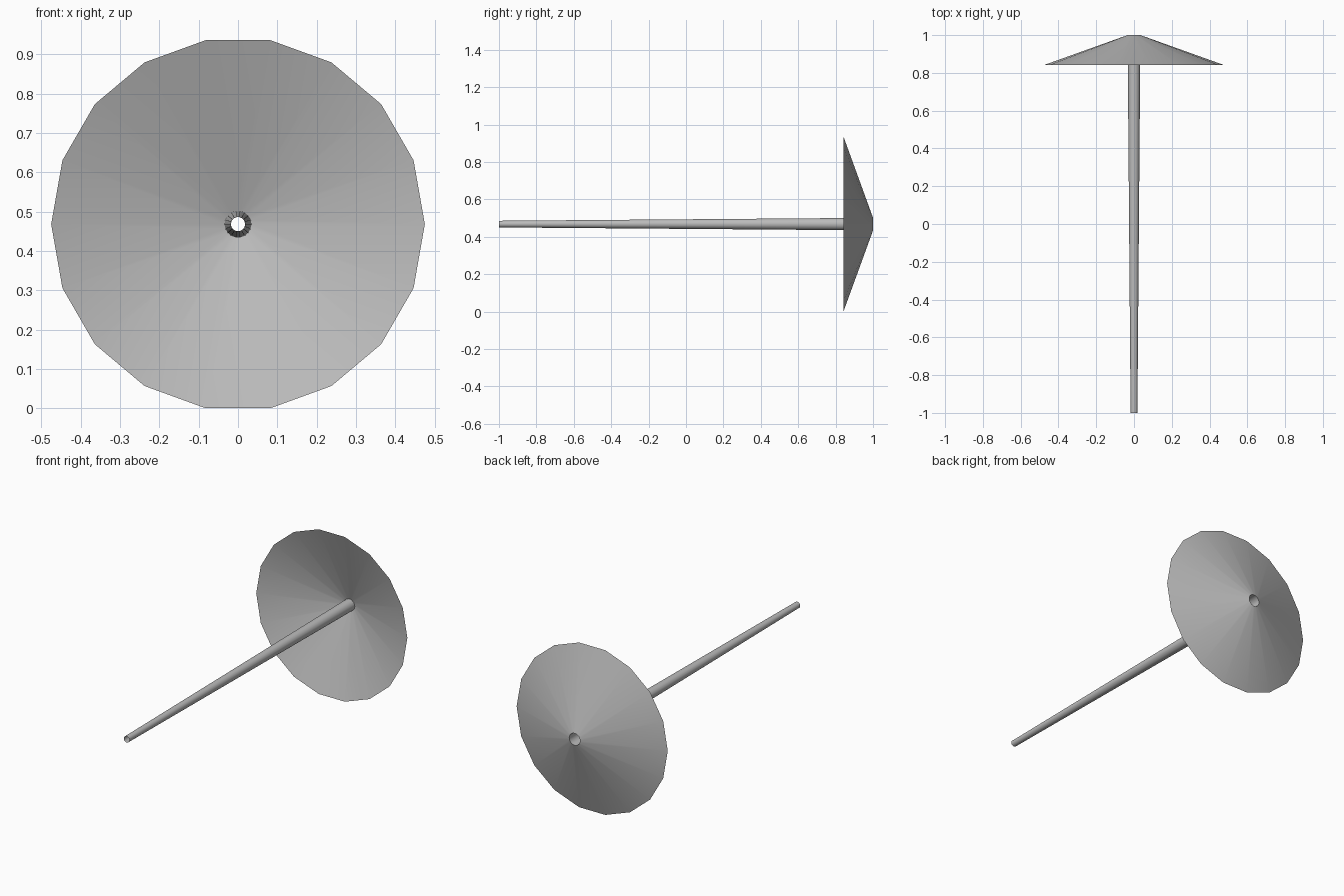
import bpy, bmesh, math

SIDES = 18
AXIS_HEIGHT = 0.468

cube = bpy.data.objects.get("Cube")
if cube:
    bpy.data.objects.remove(cube, do_unlink=True)

# One plain grey for the whole model
grey = bpy.data.materials.new("plain_grey")
grey.use_nodes = True
grey.diffuse_color = (0.5, 0.5, 0.5, 1)
grey.node_tree.nodes["Principled BSDF"].inputs["Base Color"].default_value = grey.diffuse_color


def open_shell(name, profile):
    """Sweep (radius, y) points around the lengthwise axis, leaving the ends open."""
    bm = bmesh.new()
    rings = []
    for radius, y in profile:
        angles = [math.tau * i / SIDES for i in range(SIDES)]
        rings.append([bm.verts.new((radius * math.cos(a), y, AXIS_HEIGHT + radius * math.sin(a)))
                      for a in angles])
    for near, far in zip(rings, rings[1:]):
        for i in range(SIDES):
            j = (i + 1) % SIDES
            bm.faces.new((near[i], near[j], far[j], far[i]))
    mesh = bpy.data.meshes.new(name)
    bm.to_mesh(mesh)
    bm.free()
    mesh.materials.append(grey)
    obj = bpy.data.objects.new(name, mesh)
    bpy.context.collection.objects.link(obj)
    bpy.ops.object.select_all(action='DESELECT')
    obj.select_set(True)
    bpy.context.view_layer.objects.active = obj
    bpy.ops.object.shade_smooth_by_angle(angle=math.radians(35))
    return obj


# Long tapered hollow shaft
open_shell("shaft", [(0.018, -1.0), (0.034, 1.0)])

# Wide shallow cone, hollow towards the front
open_shell("cone_guard", [(0.475, 0.842), (0.034, 1.0)])
